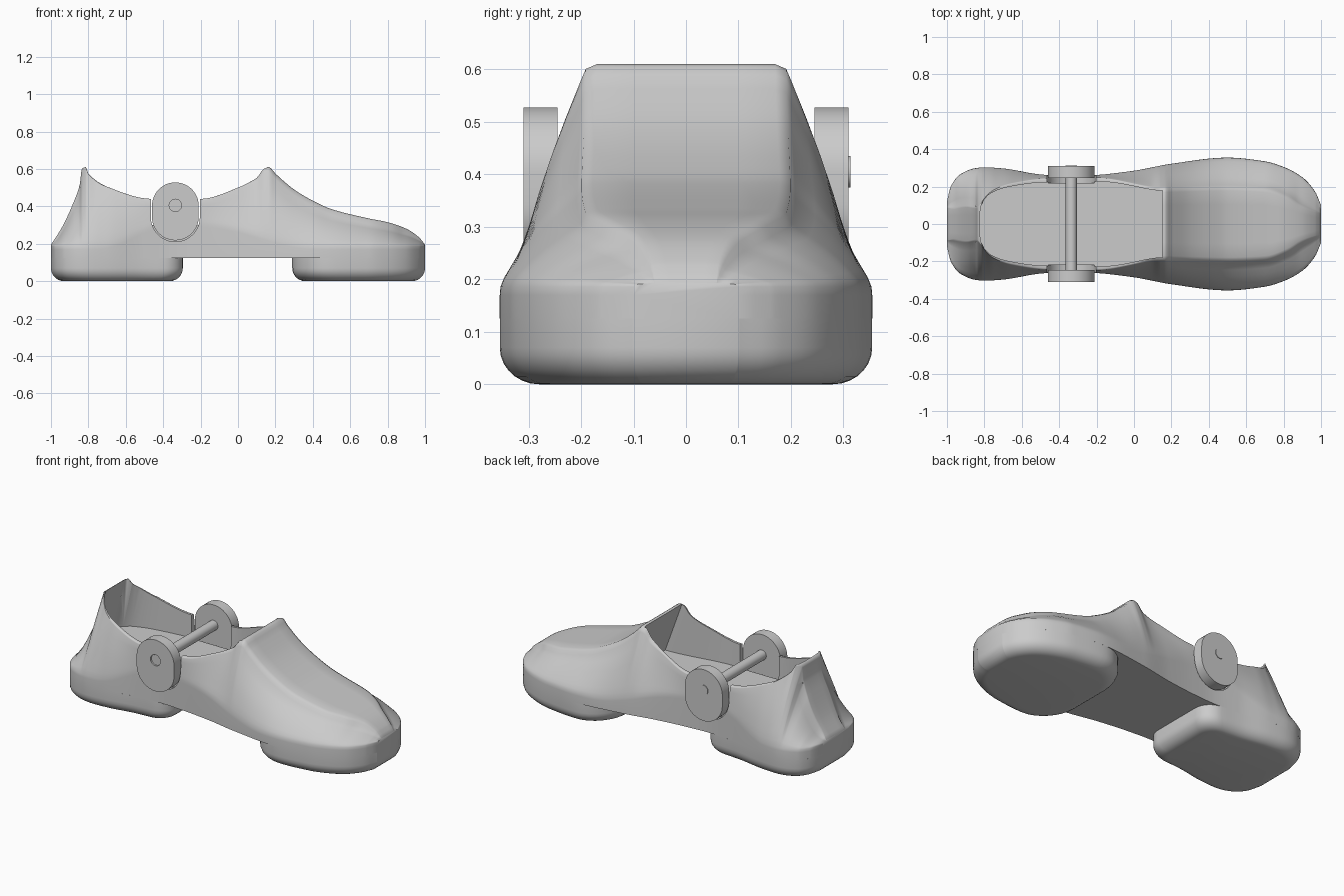
import bpy, bmesh, math

if "Cube" in bpy.data.objects:
    bpy.data.objects.remove(bpy.data.objects["Cube"])

grey = bpy.data.materials.new("plain_grey")
grey.use_nodes = True
grey.diffuse_color = (0.6, 0.6, 0.6, 1)
grey.node_tree.nodes["Principled BSDF"].inputs["Base Color"].default_value = (0.6, 0.6, 0.6, 1)

# Curves along the length: plan half width, top height, top half width, side crease height
WIDTH = [(-1, .12), (-.98, .2), (-.93, .265), (-.85, .298), (-.8, .303), (-.7, .297), (-.5, .265),
         (-.33, .255), (-.2, .262), (0, .285), (.2, .322), (.5, .355), (.7, .335), (.8, .305),
         (.9, .25), (.97, .17), (1, .1)]
TOP = [(-1, .195), (-.94, .29), (-.88, .42), (-.845, .52), (-.835, .6), (-.815, .61), (-.8, .575),
       (-.7, .505), (-.46, .44), (-.2, .44), (0, .5), (.1, .555), (.14, .605), (.165, .61),
       (.2, .575), (.3, .49), (.4, .43), (.5, .385), (.7, .335), (.8, .315), (.9, .28), (.97, .232), (1, .195)]
CROWN = [(-1, .09), (-.9, .1), (-.84, .09), (-.82, .11), (-.8, .14), (-.75, .185), (-.65, .22),
         (-.46, .245), (-.2, .248), (.14, .2), (.5, .208), (.7, .2), (.82, .16), (.9, .11), (1, .06)]
CREASE = [(-1, .19), (-.75, .19), (-.35, .32), (-.1, .3), (.4, .19), (1, .19)]
ROUND = [(-1, .02), (-.85, .008), (0, .008), (.14, .03), (1, .03)]
BULGE = [(-1, .012), (-.7, .008), (-.45, 0), (0, 0), (.3, .014), (1, .014)]
ARCH = .125


def curve(keys, x):
    """Monotone cubic through the keys."""
    def slope(i):
        return (keys[i + 1][1] - keys[i][1]) / (keys[i + 1][0] - keys[i][0])

    def tangent(i):
        if i in (0, len(keys) - 1):
            return slope(min(i, len(keys) - 2))
        a, b = slope(i - 1), slope(i)
        return 2 * a * b / (a + b) if a * b > 0 else 0

    i = max(j for j in range(len(keys) - 1) if keys[j][0] <= x or j == 0)
    (x0, y0), (x1, y1) = keys[i], keys[i + 1]
    h, t = x1 - x0, (x - x0) / (x1 - x0)
    return (y0 * (1 + 2 * t) * (1 - t) ** 2 + h * tangent(i) * t * (1 - t) ** 2
            + y1 * t * t * (3 - 2 * t) + h * tangent(i + 1) * t * t * (t - 1))


def finish(name, bm):
    bmesh.ops.recalc_face_normals(bm, faces=bm.faces)
    mesh = bpy.data.meshes.new(name)
    bm.to_mesh(mesh)
    bm.free()
    mesh.materials.append(grey)
    obj = bpy.data.objects.new(name, mesh)
    bpy.context.collection.objects.link(obj)
    return obj


def loft(name, rings):
    """Skin closed rings and cap both ends."""
    bm = bmesh.new()
    loops = [[bm.verts.new(p) for p in ring] for ring in rings]
    n = len(loops[0])
    for a, b in zip(loops, loops[1:]):
        for i in range(n):
            bm.faces.new((a[i], a[(i + 1) % n], b[(i + 1) % n], b[i]))
    bm.faces.new(loops[0])
    bm.faces.new(loops[-1][::-1])
    return finish(name, bm)


def mirrored(half):
    """Close a half outline of (x, y) across the centre line."""
    return half + [(x, -y) for x, y in reversed(half)]


def select_only(obj):
    bpy.ops.object.select_all(action='DESELECT')
    obj.select_set(True)
    bpy.context.view_layer.objects.active = obj


def carve(obj, cutter):
    mod = obj.modifiers.new("cut", 'BOOLEAN')
    mod.operation, mod.solver, mod.object = 'DIFFERENCE', 'EXACT', cutter
    select_only(obj)
    bpy.ops.object.modifier_apply(modifier=mod.name)
    bpy.data.objects.remove(cutter)


def smooth(obj, angle=35):
    select_only(obj)
    bpy.ops.object.shade_smooth_by_angle(angle=math.radians(angle))


def section(x):
    """Cross-section of the upper: crown, rounded shoulder, bulged side, upright wall."""
    w, t, p = curve(WIDTH, x), curve(TOP, x), curve(CROWN, x)
    k = min(curve(CREASE, x), t - .004)
    c = min(curve(ROUND, x), (t - k) * .3)
    bulge = curve(BULGE, x) * min(1, (t - k) / .1)
    half = [(p * .5, t), (p - c, t), (p - c * .3, t - c * .3), (p, t - c)]
    dy, dz = w - p, k - t + c
    half += [(p + dy * f + bulge * math.sin(math.pi * f), t - c + dz * f) for f in (.2, .4, .6, .8, .92)]
    half += [(w - dy * .01, k - .004), (w, k - .02), (w, ARCH)]
    return [(x, y, z) for y, z in half] + [(x, -y, z) for y, z in reversed(half)]


# Upper shell
xs = sorted({round(-1 + i * .0125, 4) for i in range(161)} | {k[0] for k in TOP + WIDTH})
upper = loft("upper", [section(x) for x in xs])

# Foot opening, undercut at both ends
HINGE_X, HINGE_Z = -.335, .405
back, front = -.815, .143
half = []
for i in range(33):
    x = back + (front - back) * i / 32
    half.append((x, curve(CROWN, x) - .022))
half = [(back - .003, .05)] + half
floor = [(x + (.12 if x > HINGE_X else .08) * (x - HINGE_X) / (front - HINGE_X), y) for x, y in half]
carve(upper, loft("opening_cutter", [[(x, y, .3) for x, y in mirrored(floor)],
                                     [(x, y, .63) for x, y in mirrored(half)]]))


def capsule(name, r, low, high, y0, y1):
    """Upright stadium plate around the hinge line."""
    pts = []
    for i in range(50):
        a = math.pi * (i if i < 25 else i - 1) / 24
        pts.append((HINGE_X + r * math.cos(a), (high - r if i < 25 else low + r) + r * math.sin(a)))
    return loft(name, [[(x, y, z) for x, z in pts] for y in (y0, y1)])


def rod(name, r, y0, y1):
    ring = [(HINGE_X + r * math.cos(a * math.pi / 16), HINGE_Z + r * math.sin(a * math.pi / 16))
            for a in range(32)]
    return loft(name, [[(x, y, z) for x, z in ring] for y in (y0, y1)])


# Hinge plates seated in open side notches, and the axle
for side, name in ((1, "left"), (-1, "right")):
    carve(upper, capsule(name + "_notch_cutter", .131, .211, .7, side * .22, side * .4))
    plate = capsule(name + "_hinge_plate", .125, .218, .528, side * .245, side * .31)
    if side < 0:
        carve(plate, rod("socket_cutter", .033, -.3, -.35))
    smooth(plate)
smooth(rod("axle", .03, -.302, .314))
smooth(upper, 50)


# Heel and toe soles with rounded bottom edges
def sole(name, inner, outer, r):
    d = 1 if outer > inner else -1
    half = []
    for i in range(9):
        a = math.pi / 2 * i / 8
        x = inner + d * r * (1 - math.cos(a))
        half.append((x, curve(WIDTH, x) - r + r * math.sin(a)))
    start = inner + d * r
    for i in range(1, 25):
        x = start + (outer - start) * math.sin(math.pi / 2 * i / 24)
        half.append((x, curve(WIDTH, x)))
    outline = mirrored(half)
    cx = (inner + outer) / 2
    # each ring pulls the outline inward along a quarter round
    rings = [[(x, y, ARCH) for x, y in outline]]
    for i in range(8):
        a = math.pi / 2 * i / 7
        inset, z = .07 * (1 - math.cos(a)), .07 * (1 - math.sin(a))
        sx = 1 - inset / abs(outer - cx)
        rings.append([(cx + (x - cx) * sx, y * (1 - inset / .33), z) for x, y in outline])
    smooth(loft(name, rings), 50)


sole("heel_sole", -.295, -1, .1)
sole("toe_sole", .29, 1, .2)
